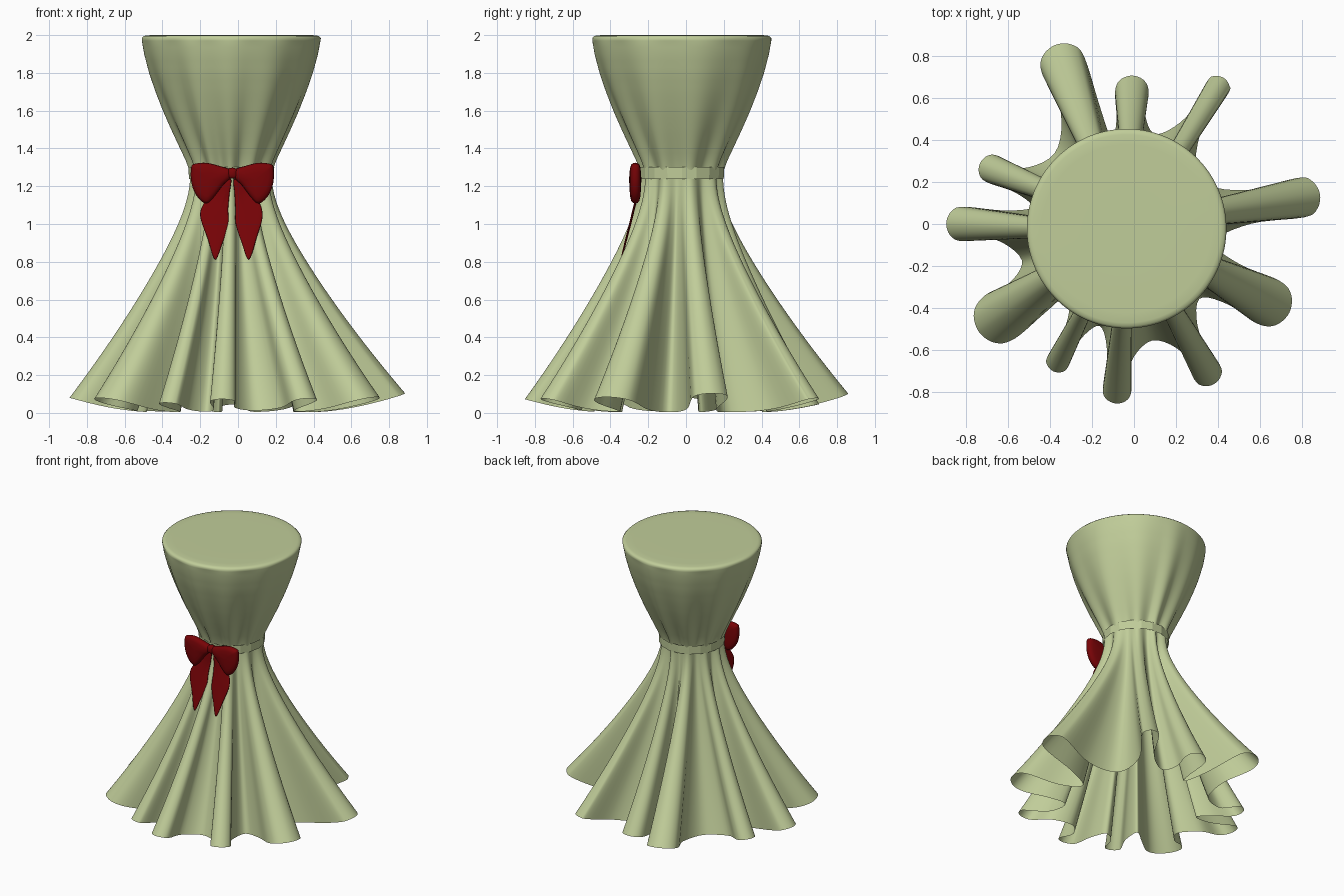
import bpy, bmesh, math
from mathutils import Vector

if "Cube" in bpy.data.objects:
    bpy.data.objects.remove(bpy.data.objects["Cube"])

CX, CY, WAIST = -0.035, -0.022, 1.27


def material(name, col):
    m = bpy.data.materials.new(name)
    m.diffuse_color = (*col, 1)
    m.use_nodes = True
    m.node_tree.nodes["Principled BSDF"].inputs["Base Color"].default_value = m.diffuse_color
    return m


green = material("sage_green_cloth", (0.53, 0.61, 0.32))
red = material("dark_red_ribbon", (0.185, 0.001, 0.002))


def make(name, verts, faces, mat, smooth=True):
    me = bpy.data.meshes.new(name)
    me.from_pydata(verts, [], faces)
    me.materials.append(mat)
    bm = bmesh.new()
    bm.from_mesh(me)
    bmesh.ops.recalc_face_normals(bm, faces=bm.faces)
    bm.to_mesh(me)
    bm.free()
    if smooth:
        me.shade_smooth()
    ob = bpy.data.objects.new(name, me)
    bpy.context.collection.objects.link(ob)
    return ob


def spline(pts, n):
    """Closed Catmull-Rom curve through 2D points."""
    out, k = [], len(pts)
    for i in range(k):
        a, b, c, d = (pts[(i + j - 1) % k] for j in range(4))
        for s in range(n):
            t = s / n
            out.append(0.5 * (2 * b + (c - a) * t + (2 * a - 5 * b + 4 * c - d) * t * t
                              + (3 * b - a - 3 * c + d) * t ** 3))
    return out


def interp(table, x):
    for (x0, y0), (x1, y1) in zip(table, table[1:]):
        if x <= x1:
            return y0 + (y1 - y0) * (x - x0) / (x1 - x0)
    return table[-1][1]


# Hem folds: tip centre x, y, tip radius, radius of the valley that follows
folds = [(.79, .125, .095, .42), (.395, .645, .058, .47), (-.01, .625, .08, .43),
         (-.335, .75, .108, .495), (-.67, .26, .068, .46), (-.81, .0, .082, .52),
         (-.635, -.44, .125, .42), (-.36, -.65, .055, .48), (-.08, -.785, .068, .545),
         (.345, -.70, .07, .48), (.635, -.37, .115, .42)]
N, SUB = len(folds), 5
O = Vector((CX, CY))
cen = [Vector(f[:2]) - O for f in folds]
ang = [math.atan2(c.y, c.x) for c in cen]
ang = [a if i == 0 or a > ang[0] else a + 2 * math.pi for i, a in enumerate(ang)]
valley = []
for i in range(N):
    nxt = ang[(i + 1) % N] + (2 * math.pi if i == N - 1 else 0)
    valley.append((ang[i] + nxt) / 2)

# Hem outline control points, eight per fold
ctrl = []
for i, (x, y, r, _) in enumerate(folds):
    d = cen[i].normalized()
    p = Vector((-d.y, d.x))
    va, vr = valley[i - 1], folds[i - 1][3]
    ctrl.append(Vector((math.cos(va), math.sin(va))) * vr)
    neck0 = d * (0.4 * cen[i].length + 0.6 * vr)
    neck1 = d * (0.4 * cen[i].length + 0.6 * folds[i][3])
    ctrl += [neck0 - p * r * .85, cen[i] - p * r, cen[i] + (d - p) * r * .72, cen[i] + d * r,
             cen[i] + (d + p) * r * .72, cen[i] + p * r, neck1 + p * r * .85]
hem = spline(ctrl, SUB)
M = len(hem)

# Angle at waist and pleat height (0 valley .. 1 ridge) of every column
cols = []
for j in range(M):
    i, ph = divmod(j / (8 * SUB), 1)
    i = int(i)
    a0 = valley[i - 1] - (2 * math.pi if i == 0 else 0)
    cols.append((a0 + (valley[i] - a0) * ph, 0.5 - 0.5 * math.cos(2 * math.pi * ph)))

# Tablecloth: top disc, upper drape, waist, flared skirt
upper = [(1.27, .218), (1.33, .239), (1.4, .272), (1.5, .319), (1.6, .363), (1.7, .402),
         (1.8, .436), (1.9, .462), (1.97, .474)]
verts, faces = [], []
rows = 0
for r, z in [(.2, 2), (.40, 2), (.447, 1.999), (.464, 1.995), (.474, 1.985)]:
    for a, b in cols:
        verts.append((CX + r * math.cos(a), CY + r * math.sin(a), z))
    rows += 1
for k in range(20):
    z = 1.97 - (1.97 - WAIST) * k / 20
    t = k / 20
    for a, b in cols:
        r = interp(upper, z) - (1 - b) * (0.004 + 0.026 * t)
        verts.append((CX + r * math.cos(a), CY + r * math.sin(a), z))
    rows += 1
for k in range(33):
    s = k / 32
    f = s ** 1.4 * (1 - math.exp(-7 * s)) / (1 - math.exp(-7))
    for (a, b), h in zip(cols, hem):
        r = .218 - (1 - b) * .03
        w = Vector((math.cos(a), math.sin(a))) * r
        q = w.lerp(h, f)
        zh = .005 + .082 * (max(0, h.length - .45) / .43) ** 1.6
        verts.append((CX + q.x, CY + q.y, WAIST + (zh - WAIST) * s))
    rows += 1
for k in range(rows - 1):
    for j in range(M):
        n = (j + 1) % M
        faces.append((k * M + j, (k + 1) * M + j, (k + 1) * M + n, k * M + n))
verts.append((CX, CY, 2))
faces += [(len(verts) - 1, j, (j + 1) % M) for j in range(M)]
make("tablecloth", verts, faces, green)

# Waist band: thin flat-sided strip
S = 18
verts, faces = [], []
for r, z in [(.225, 1.238), (.227, 1.301)]:
    for j in range(S):
        a = 2 * math.pi * j / S
        verts.append((CX + r * math.cos(a), CY + r * math.sin(a), z))
for j in range(S):
    n = (j + 1) % S
    faces.append((j, n, S + n, S + j))
make("waist_band", verts, faces, green, smooth=False)


def pillow(name, outline, depth, thick, sx=1):
    """Puffed ribbon piece from an x-z outline; depth(x, z) gives its middle y."""
    ring = spline([Vector(p) for p in outline], 5)
    c = sum(ring, Vector((0, 0))) / len(ring)
    L, verts, faces = len(ring), [], []
    half = [(.1, 1), (.4, .95), (.7, .85), (.88, .68), (.97, .4)]
    layers = [(s, -h) for s, h in half] + [(1, 0)] + half[::-1]
    for sc, h in layers:
        for p in ring:
            q = c + (p - c) * sc
            verts.append((-.03 + sx * q.x, depth(q.x, q.y) + h * thick, q.y))
    for k in range(len(layers) - 1):
        for j in range(L):
            n = (j + 1) % L
            faces.append((k * L + j, k * L + n, (k + 1) * L + n, (k + 1) * L + j))
    faces += [tuple(range(L)), tuple(range(len(verts) - L, len(verts)))]
    make(name, verts, faces, red)


# Bow: two loops, two tails, knot
loop = [(.005, 1.285), (.07, 1.308), (.14, 1.324), (.20, 1.318), (.218, 1.298), (.217, 1.22),
        (.19, 1.15), (.14, 1.108), (.10, 1.14), (.05, 1.205), (.005, 1.25)]
tail_l = [(.01, 1.24), (.09, 1.18), (.15, 1.11), (.170, 1.04), (.13, .92), (.092, .81),
          (.055, .89), (.022, 1.0), (.022, 1.08), (.015, 1.16)]
tail_r = [(.01, 1.24), (.08, 1.18), (.14, 1.12), (.160, 1.04), (.13, .93), (.088, .81),
          (.05, .90), (.018, 1.0), (.016, 1.08), (.012, 1.16)]


def tail_y(x, z):
    return -.258 - .26 * max(0, 1.16 - z) ** 1.05


for side, sx, tl in (("left", -1, tail_l), ("right", 1, tail_r)):
    pillow("bow_loop_" + side, loop, lambda x, z: -.270 + .01 * x, .032, sx)
    pillow("bow_tail_" + side, tl, tail_y, .006, sx)
pillow("bow_knot", [(-.022, 1.29), (0, 1.298), (.022, 1.29), (.026, 1.268),
                    (.02, 1.245), (0, 1.24), (-.02, 1.245), (-.026, 1.268)],
       lambda x, z: -.272, .026)
